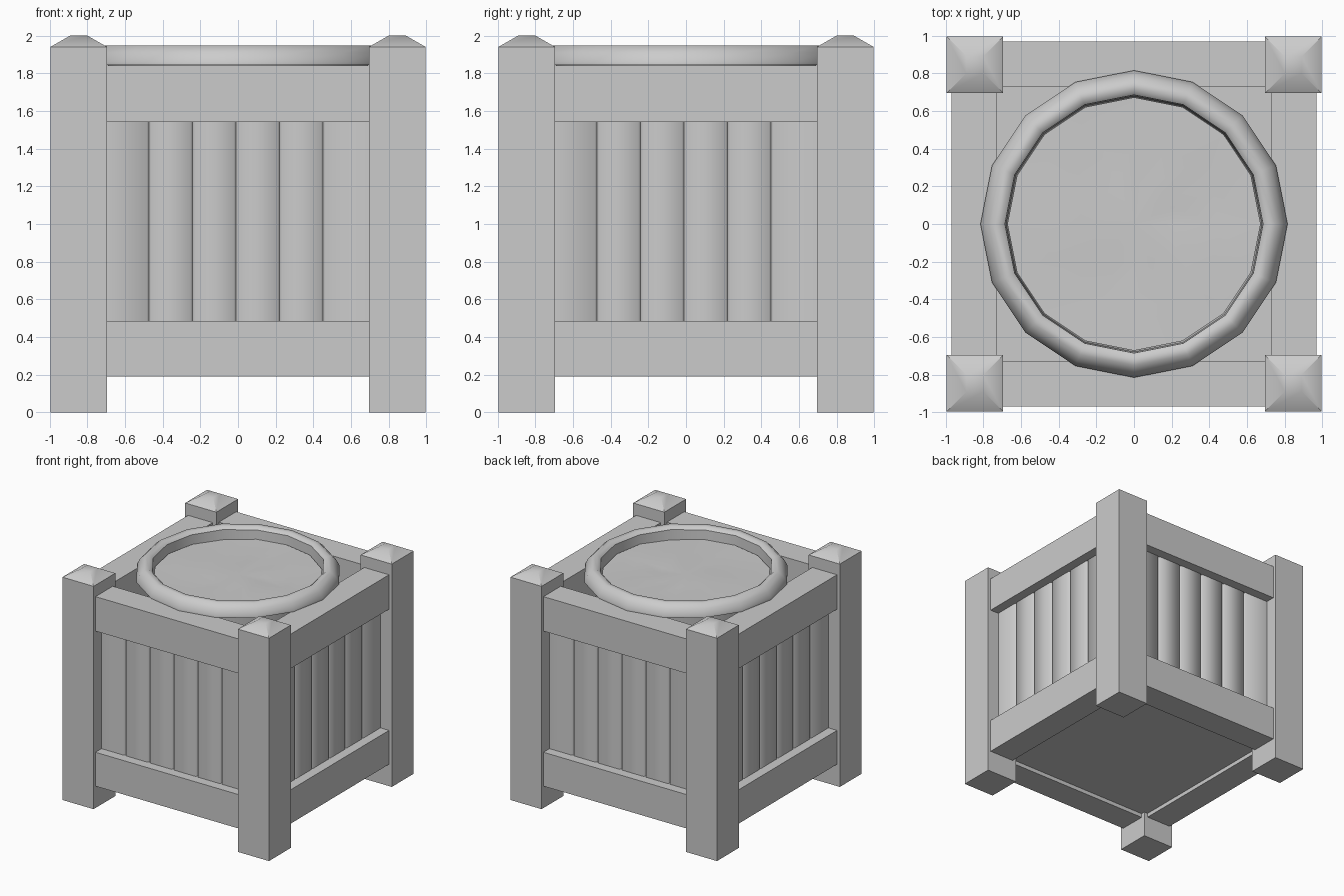
import bpy, bmesh, math, random
from mathutils import Matrix, Vector

random.seed(4)
if "Cube" in bpy.data.objects:
    bpy.data.objects.remove(bpy.data.objects["Cube"])

GREY = (0.6, 0.6, 0.6, 1)
mat = bpy.data.materials.new("plain grey")
mat.use_nodes = True
mat.diffuse_color = GREY
mat.node_tree.nodes["Principled BSDF"].inputs["Base Color"].default_value = GREY


def finish(name, bm, turn=0, smooth=None):
    """Turn a bmesh into a named object, rotated by quarter turns."""
    bmesh.ops.rotate(bm, verts=bm.verts, matrix=Matrix.Rotation(turn * math.pi / 2, 3, "Z"))
    bmesh.ops.recalc_face_normals(bm, faces=bm.faces)
    mesh = bpy.data.meshes.new(name)
    bm.to_mesh(mesh)
    bm.free()
    mesh.materials.append(mat)
    obj = bpy.data.objects.new(name, mesh)
    bpy.context.collection.objects.link(obj)
    if smooth:
        bpy.ops.object.select_all(action="DESELECT")
        obj.select_set(True)
        bpy.context.view_layer.objects.active = obj
        bpy.ops.object.shade_smooth_by_angle(angle=math.radians(smooth))


def box(name, lo, hi, turn=0):
    bm = bmesh.new()
    bmesh.ops.create_cube(bm, size=1)
    lo, hi = Vector(lo), Vector(hi)
    for v in bm.verts:
        v.co = (lo + hi) / 2 + v.co * (hi - lo)
    finish(name, bm, turn)


def ring_of(bm, r, z, sides=16, jitter=0):
    return [bm.verts.new((r * math.cos(a), r * math.sin(a), z + random.uniform(-jitter, jitter)))
            for a in (math.tau * i / sides for i in range(sides))]


def bridge(bm, a, b):
    for i in range(len(a)):
        j = (i + 1) % len(a)
        bm.faces.new((a[i], a[j], b[j], b[i]))


OUT, INN = 0.995, 0.695


# Corner post with a blunt pyramid cap
def post(turn):
    bm = bmesh.new()
    mid = (OUT + INN) / 2
    loops = []
    for half, z in ((0.15, 0), (0.15, 1.94), (0.045, 2.0)):
        loops.append([bm.verts.new((mid + sx * half, -mid + sy * half, z))
                      for sx, sy in ((-1, -1), (1, -1), (1, 1), (-1, 1))])
    for a, b in zip(loops, loops[1:]):
        bridge(bm, a, b)
    bm.faces.new(loops[0])
    bm.faces.new(loops[-1])
    finish("corner_post", bm, turn, 40)


# Row of planks with shallow V grooves between them
def planks(turn):
    front, back, pitch = -0.885, -0.84, 0.231
    profile = [(-0.70, front)]
    for i in range(-2, 3):
        x = i * pitch - 0.01
        profile += [(x - 0.012, front), (x, front + 0.018), (x + 0.012, front)]
    profile += [(0.70, front), (0.70, back), (-0.70, back)]
    bm = bmesh.new()
    face = bm.faces.new([bm.verts.new((x, y, 0.4)) for x, y in profile])
    up = bmesh.ops.extrude_face_region(bm, geom=[face])["geom"]
    bmesh.ops.translate(bm, vec=(0, 0, 1.2),
                        verts=[v for v in up if isinstance(v, bmesh.types.BMVert)])
    finish("plank_panel", bm, turn, 65)


for turn in range(4):
    post(turn)
    planks(turn)
    box("lower_rail", (-INN, -0.968, 0.19), (INN, -0.73, 0.485), turn)
    box("upper_rail", (-INN, -0.968, 1.54), (INN, -0.73, 1.84), turn)

# Floor set slightly up between the rails
box("floor", (-0.74, -0.74, 0.225), (0.74, 0.74, 0.28))

# Round pot with a thick sloping rim
bm = bmesh.new()
loops = [ring_of(bm, r, z) for r, z in (
    (0.56, 0.28), (0.69, 1.845), (0.815, 1.845), (0.815, 1.86), (0.79, 1.91),
    (0.75, 1.947), (0.71, 1.947), (0.685, 1.925), (0.678, 1.78))]
for a, b in zip(loops, loops[1:]):
    bridge(bm, a, b)
bm.faces.new(loops[0])
finish("round_pot", bm, 0, 45)

# Slightly uneven soil inside the pot
bm = bmesh.new()
loops = [ring_of(bm, r, 1.845, jitter=0.006) for r in (0.672, 0.45, 0.22)]
for a, b in zip(loops, loops[1:]):
    bridge(bm, a, b)
centre = bm.verts.new((0, 0, 1.85))
inner = loops[-1]
for i in range(len(inner)):
    bm.faces.new((inner[i - 1], inner[i], centre))
finish("soil", bm, 0, 60)
